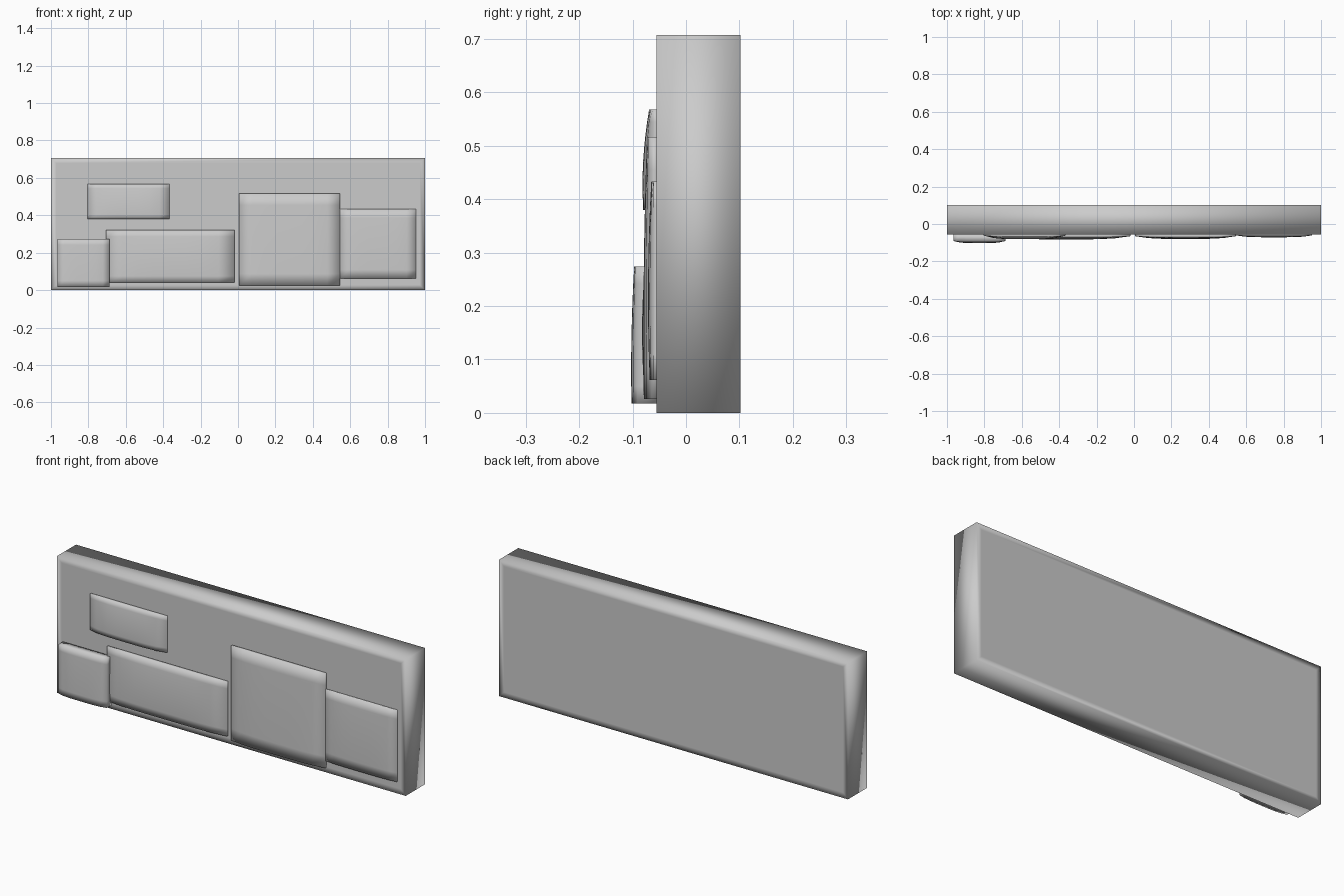
import bpy, bmesh

if "Cube" in bpy.data.objects:
    bpy.data.objects.remove(bpy.data.objects["Cube"])

FRONT_Y = -0.055
BACK_Y = 0.102


def finish(bm, name):
    """Make an object; everything is shaded smooth, soft edges included."""
    bmesh.ops.recalc_face_normals(bm, faces=bm.faces)
    for f in bm.faces:
        f.smooth = True
    mesh = bpy.data.meshes.new(name)
    bm.to_mesh(mesh)
    bm.free()
    ob = bpy.data.objects.new(name, mesh)
    bpy.context.collection.objects.link(ob)
    return ob


def slab(name, size, centre, inset):
    bm = bmesh.new()
    bmesh.ops.create_cube(bm, size=1)
    bmesh.ops.scale(bm, vec=size, verts=bm.verts)
    bmesh.ops.translate(bm, vec=centre, verts=bm.verts)
    # holding loops keep the large faces flat, shading rolls over at the rim
    bm.normal_update()
    broad = [f for f in bm.faces if abs(f.normal.y) > 0.9]
    bmesh.ops.inset_individual(bm, faces=broad, thickness=inset)
    return finish(bm, name)


def relief(name, x0, x1, z0, z1, side, bottom, middle, top, n=8):
    """Bulging panel: side depth at left/right, quadratic profile up its middle."""
    bm = bmesh.new()
    bmesh.ops.create_grid(bm, x_segments=n, y_segments=n, size=1)
    for v in bm.verts:
        u, w = v.co.x, v.co.y
        profile = middle + (top - bottom) / 2 * w + ((top + bottom) / 2 - middle) * w * w
        depth = side + (1 - u ** 4) * (profile - side)
        v.co = ((x0 + x1) / 2 + u * (x1 - x0) / 2,
                FRONT_Y - depth,
                (z0 + z1) / 2 + w * (z1 - z0) / 2)
    # straight walls back into the board
    rim = [e for e in bm.edges if e.is_boundary]
    ext = bmesh.ops.extrude_edge_only(bm, edges=rim)["geom"]
    for v in ext:
        if isinstance(v, bmesh.types.BMVert):
            v.co.y = FRONT_Y + 0.004
    bmesh.ops.holes_fill(bm, edges=[e for e in bm.edges if e.is_boundary], sides=0)
    return finish(bm, name)


# Main board
slab("board", (2.0, BACK_Y - FRONT_Y, 0.707), (0, (BACK_Y + FRONT_Y) / 2, 0.3535), 0.04)

# Raised cushions on the front: x range, z range, side / bottom / middle / top depth
panels = {
    "small_square_panel": (-0.965, -0.688, 0.018, 0.274, 0.036, 0.047, 0.047, 0.042),
    "long_low_panel": (-0.706, -0.018, 0.04, 0.322, 0.010, 0.023, 0.027, 0.017),
    "upper_panel": (-0.804, -0.365, 0.38, 0.568, 0.007, 0.025, 0.025, 0.014),
    "large_panel": (0.006, 0.545, 0.026, 0.516, 0.010, 0.024, 0.024, 0.018),
    "right_panel": (0.545, 0.953, 0.062, 0.433, 0.006, 0.013, 0.016, 0.010),
}
for name, dims in panels.items():
    relief(name, *dims)
